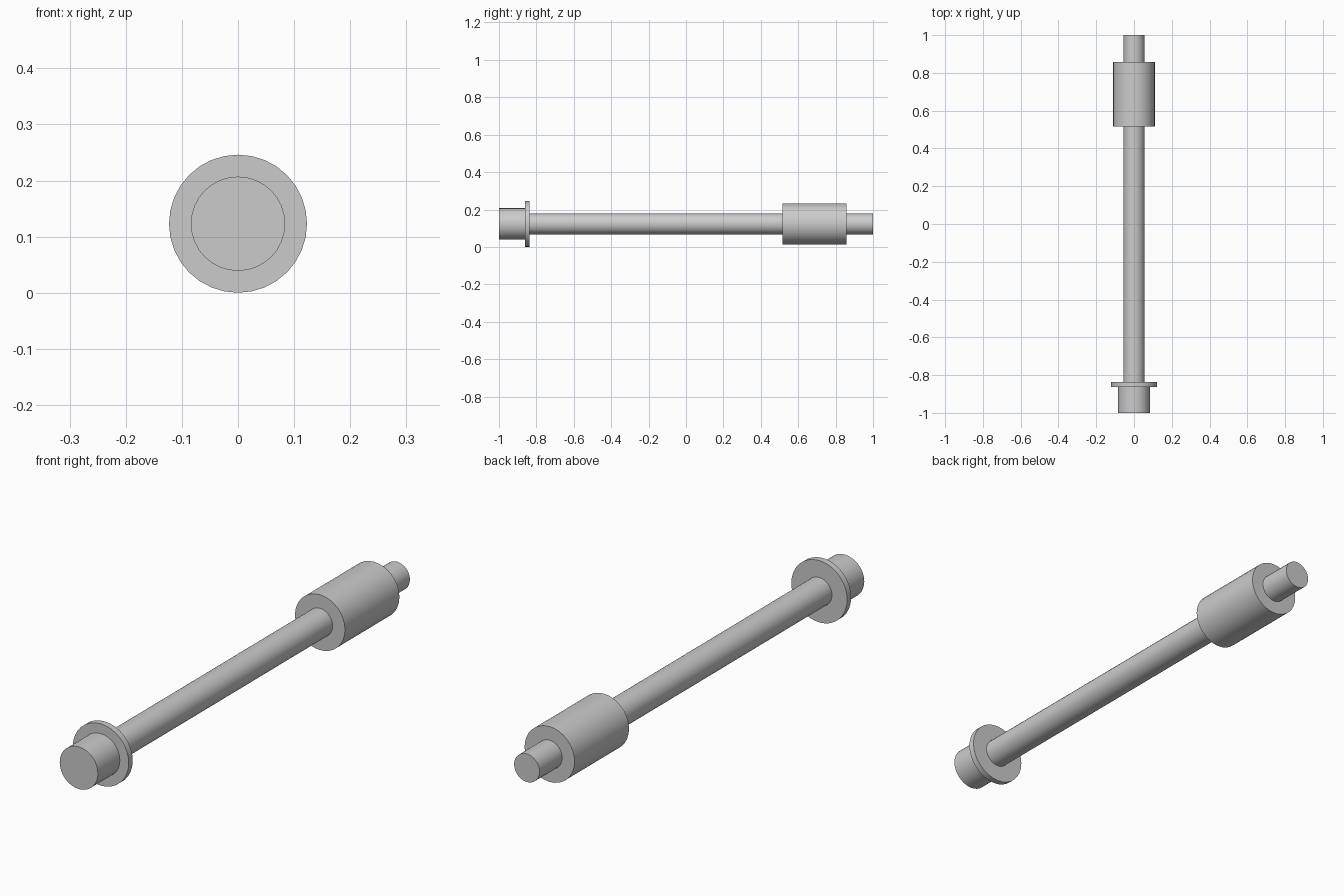
import bpy
import math

if "Cube" in bpy.data.objects:
    bpy.data.objects.remove(bpy.data.objects["Cube"])

AXIS_Z = 0.123


def cylinder(name, radius, y0, y1, sides=32):
    """Cylinder along y from y0 to y1, smooth sides and sharp rims."""
    bpy.ops.mesh.primitive_cylinder_add(
        vertices=sides, radius=radius, depth=y1 - y0,
        location=(0, (y0 + y1) / 2, AXIS_Z), rotation=(math.pi / 2, 0, 0))
    obj = bpy.context.object
    obj.name = name
    bpy.ops.object.transform_apply(location=False, rotation=True, scale=True)
    bpy.ops.object.shade_smooth_by_angle(angle=math.radians(30))
    return obj


# Bolt: head, flange and long shank
cylinder("bolt_head", 0.084, -1.0, -0.862)
cylinder("head_flange", 0.123, -0.862, -0.837)
cylinder("shank", 0.056, -0.837, 1.0)

# Thick sleeve nut near the far end
cylinder("sleeve_nut", 0.11, 0.515, 0.857)
